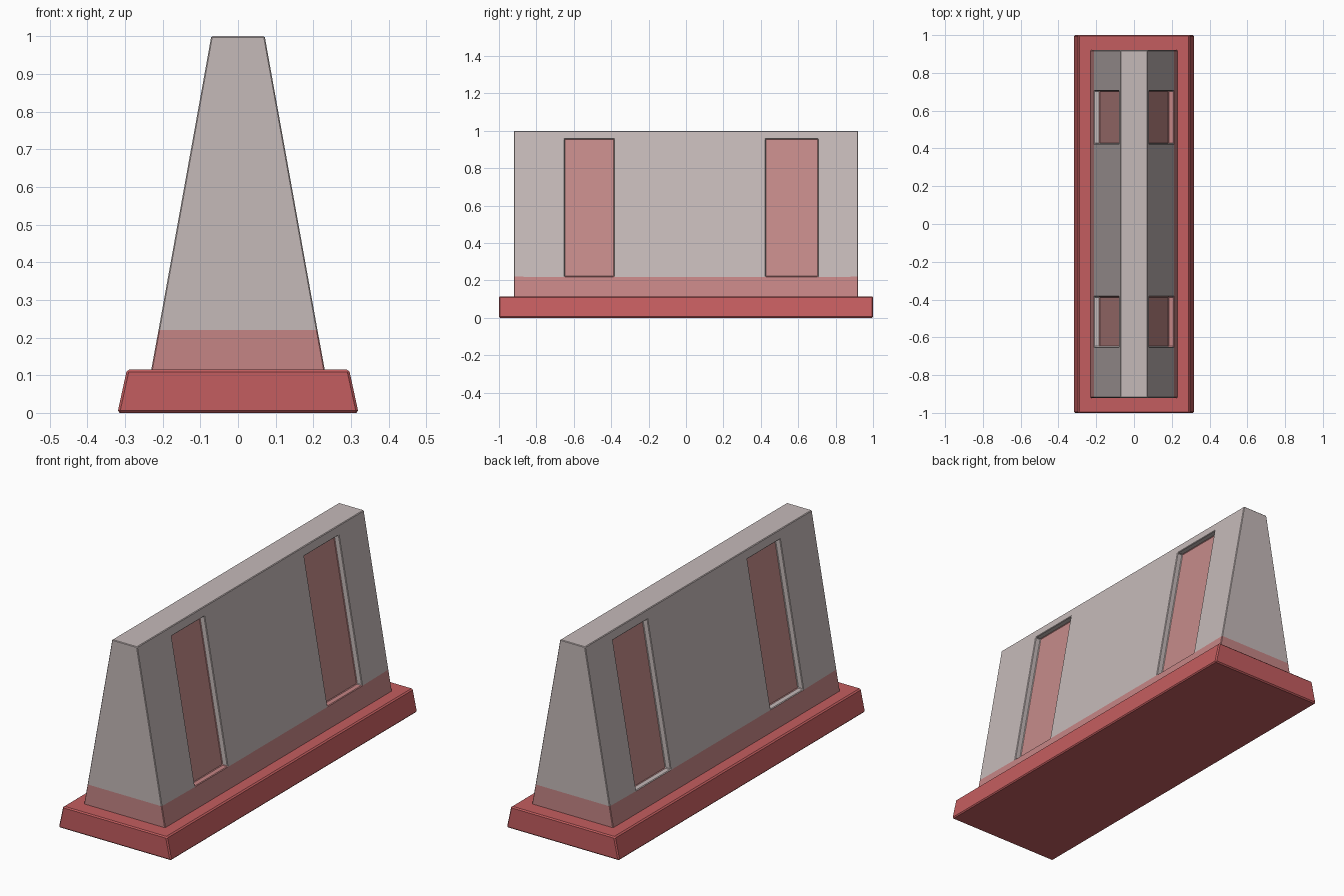
import bpy, bmesh

if "Cube" in bpy.data.objects:
    bpy.data.objects.remove(bpy.data.objects["Cube"])

def material(name, rgb):
    m = bpy.data.materials.new(name)
    m.diffuse_color = (*rgb, 1)
    m.use_nodes = True
    m.node_tree.nodes["Principled BSDF"].inputs["Base Color"].default_value = m.diffuse_color
    return m

red = material("red", (0.55, 0.11, 0.115))
pale = material("pale_grey", (0.56, 0.49, 0.485))
pink = material("pink", (0.56, 0.235, 0.235))
rose = material("rose", (0.56, 0.26, 0.255))

def loft(bm, half, ys):
    """Closed solid from a mirrored (x, z) half profile swept through y stations."""
    ring = half + [(-x, z) for x, z in reversed(half)]
    n = len(ring)
    rows = [[bm.verts.new((x, y, z)) for x, z in ring] for y in ys]
    sides = {}
    for j in range(len(ys) - 1):
        for i in range(n):
            k = (i + 1) % n
            sides[i, j] = bm.faces.new((rows[j][i], rows[j][k], rows[j + 1][k], rows[j + 1][i]))
    # end faces split into level strips so each strip can take its own colour
    for row in (rows[0], rows[-1]):
        for i in range(len(half) - 1):
            bm.faces.new((row[i], row[i + 1], row[n - 2 - i], row[n - 1 - i]))
    bmesh.ops.recalc_face_normals(bm, faces=bm.faces)
    return sides

def finish(bm, name, mats, bevel):
    mesh = bpy.data.meshes.new(name)
    bm.to_mesh(mesh)
    bm.free()
    for m in mats:
        mesh.materials.append(m)
    ob = bpy.data.objects.new(name, mesh)
    bpy.context.collection.objects.link(ob)
    mod = ob.modifiers.new("soft_edges", 'BEVEL')
    mod.width = bevel
    mod.segments = 1
    mod.limit_method = 'ANGLE'
    return ob

# tapered base slab
bm = bmesh.new()
loft(bm, [(0.32, 0), (0.295, 0.115)], [-1, 1])
finish(bm, "base", [red], 0.006)

# wedge-shaped wall with a coloured lower band
bm = bmesh.new()
half = [(0.233, 0.10), (0.211, 0.22), (0.079, 0.955), (0.071, 1.0)]
sides = loft(bm, half, [-0.92, -0.65, -0.385, 0.425, 0.705, 0.92])
for f in bm.faces:
    if f.calc_center_median().z < 0.2:
        f.material_index = 1

# recessed panels, two on each long side
for i, direction in ((1, -1), (5, 1)):
    for j in (1, 3):
        res = bmesh.ops.extrude_face_region(bm, geom=[sides[i, j]])
        verts = [g for g in res["geom"] if isinstance(g, bmesh.types.BMVert)]
        bmesh.ops.translate(bm, verts=verts, vec=(0.03 * direction, 0, 0))
        for g in res["geom"]:
            if isinstance(g, bmesh.types.BMFace):
                g.material_index = 2
        if sides[i, j].is_valid:
            bm.faces.remove(sides[i, j])
bmesh.ops.recalc_face_normals(bm, faces=bm.faces)
finish(bm, "wall", [pale, pink, rose], 0.003)
